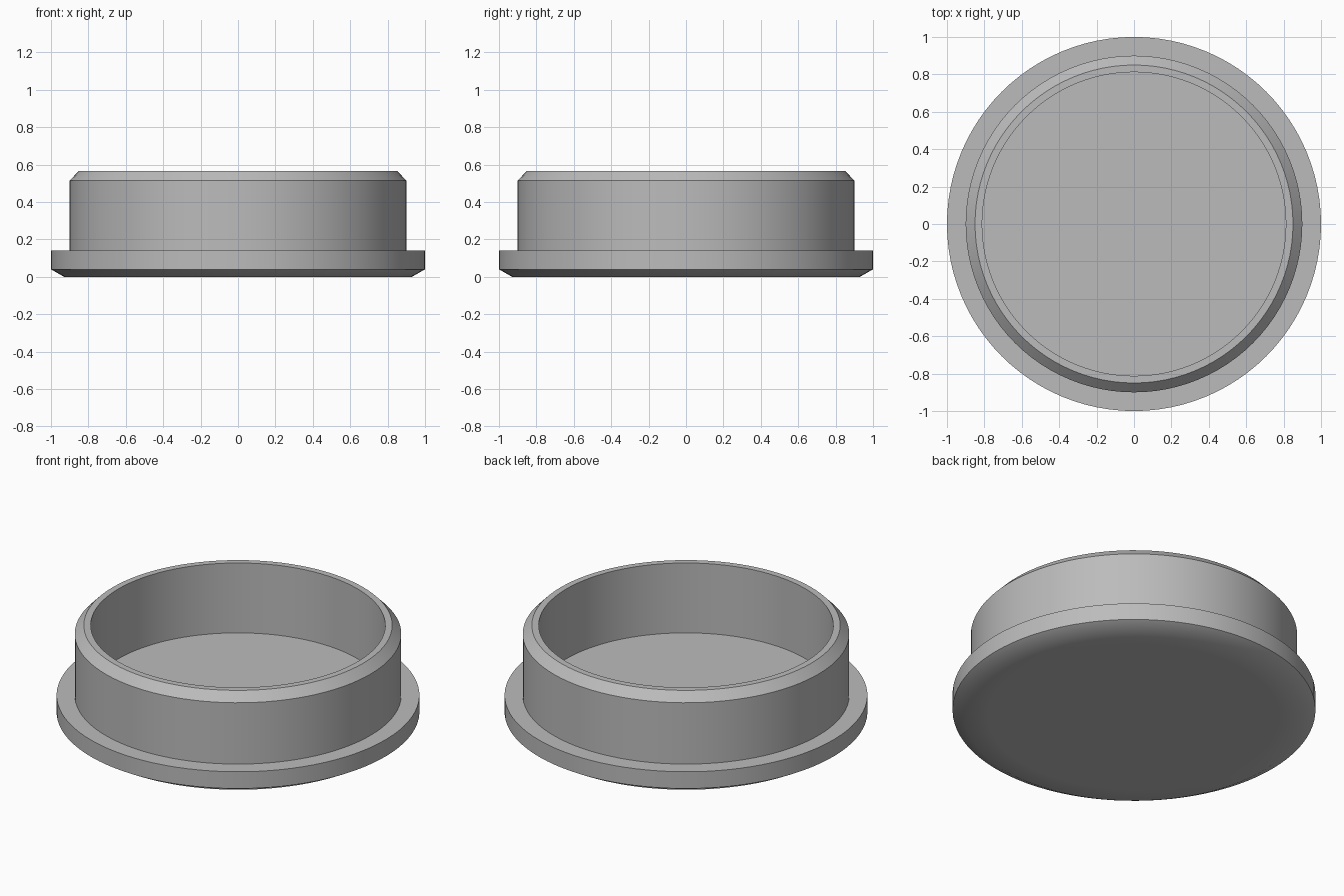
import bpy, bmesh, math

cube = bpy.data.objects.get("Cube")
if cube:
    bpy.data.objects.remove(cube)

SEGMENTS = 96

# Single plain grey
grey = bpy.data.materials.new("plain grey")
grey.use_nodes = True
colour = (0.5, 0.5, 0.5, 1)
grey.diffuse_color = colour
grey.node_tree.nodes["Principled BSDF"].inputs["Base Color"].default_value = colour


def lathe(name, profile):
    """Spin (radius, z) points around z; a zero radius closes on the axis."""
    bm = bmesh.new()
    points = [bm.verts.new((r, 0, z)) for r, z in profile]
    edges = [bm.edges.new(pair) for pair in zip(points, points[1:])]
    bmesh.ops.spin(bm, geom=points + edges, cent=(0, 0, 0), axis=(0, 0, 1),
                   angle=math.tau, steps=SEGMENTS, use_duplicate=False)
    bmesh.ops.remove_doubles(bm, verts=bm.verts, dist=0.0005)
    bmesh.ops.recalc_face_normals(bm, faces=bm.faces)
    mesh = bpy.data.meshes.new(name)
    bm.to_mesh(mesh)
    bm.free()
    mesh.materials.append(grey)
    obj = bpy.data.objects.new(name, mesh)
    bpy.context.collection.objects.link(obj)
    bpy.ops.object.select_all(action="DESELECT")
    obj.select_set(True)
    bpy.context.view_layer.objects.active = obj
    bpy.ops.object.shade_smooth_by_angle(angle=math.radians(32))
    return obj


# Flanged base, chamfered collar and recessed floor in one closed profile
lathe("flanged_cap", [
    (0, 0), (0.8, 0), (0.93, 0), (1, 0.04), (1, 0.142),   # underside and flange
    (0.9, 0.142), (0.9, 0.515), (0.85, 0.567),            # collar and its chamfer
    (0.812, 0.567), (0.812, 0.142), (0, 0.142),           # inner wall and floor
])
